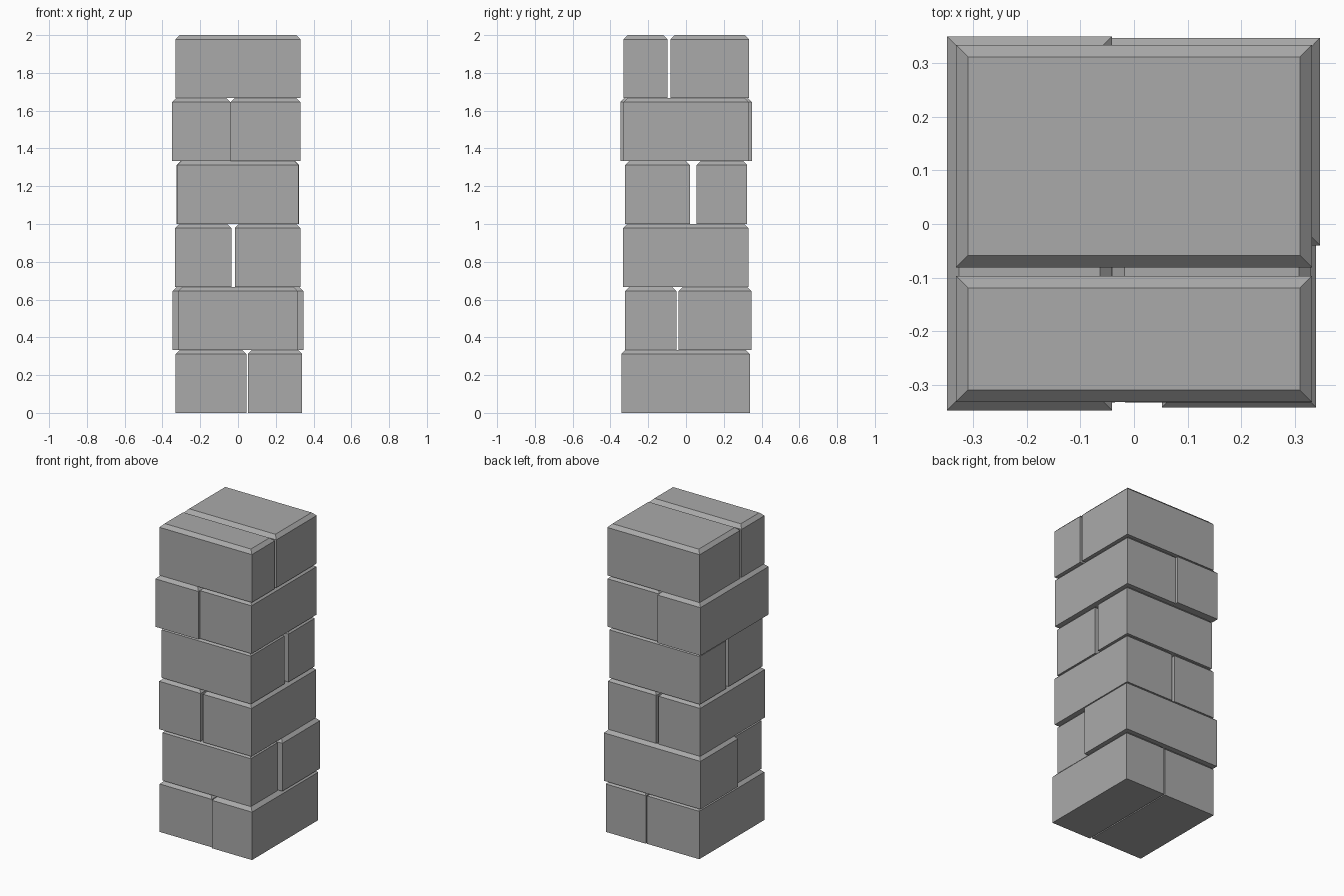
import bpy
import bmesh

cube = bpy.data.objects.get("Cube")
if cube:
    bpy.data.objects.remove(cube, do_unlink=True)

LAYER = 2 / 6
CHAMFER = 0.022

stone = bpy.data.materials.new("grey_stone")
stone.use_nodes = True
stone.diffuse_color = (0.4, 0.4, 0.4, 1)
stone.node_tree.nodes["Principled BSDF"].inputs["Base Color"].default_value = stone.diffuse_color


def block(name, level, x0, x1, y0, y1):
    """Box filling one course, chamfered around its top face only."""
    bm = bmesh.new()
    bmesh.ops.create_cube(bm, size=1)
    for v in bm.verts:
        v.co.x = x1 if v.co.x > 0 else x0
        v.co.y = y1 if v.co.y > 0 else y0
        v.co.z = (level + (v.co.z > 0)) * LAYER
    top = [e for e in bm.edges if all(v.co.z > (level + 0.5) * LAYER for v in e.verts)]
    bmesh.ops.bevel(bm, geom=top, offset=CHAMFER, segments=1, affect='EDGES')
    mesh = bpy.data.meshes.new(name)
    bm.to_mesh(mesh)
    bm.free()
    mesh.materials.append(stone)
    bpy.context.collection.objects.link(bpy.data.objects.new(name, mesh))


# Courses alternate between a left/right split and a front/back split
block("course_1_right_block", 0, -0.33, 0.044, -0.332, 0.335)
block("course_1_left_block", 0, 0.052, 0.34, -0.342, 0.338)

block("course_2_front_block", 1, -0.316, 0.318, -0.322, -0.05)
block("course_2_back_block", 1, -0.347, 0.347, -0.04, 0.347)

block("course_3_right_block", 2, -0.333, -0.035, -0.333, 0.33)
block("course_3_left_block", 2, -0.017, 0.33, -0.333, 0.33)

block("course_4_front_block", 3, -0.322, 0.319, -0.323, 0.022)
block("course_4_back_block", 3, -0.326, 0.324, 0.056, 0.324)

block("course_5_right_block", 4, -0.349, -0.041, -0.348, 0.35)
block("course_5_left_block", 4, -0.04, 0.33, -0.332, 0.333)

# Top course
block("course_6_front_block", 5, -0.332, 0.332, -0.332, -0.097)
block("course_6_back_block", 5, -0.332, 0.332, -0.081, 0.334)
